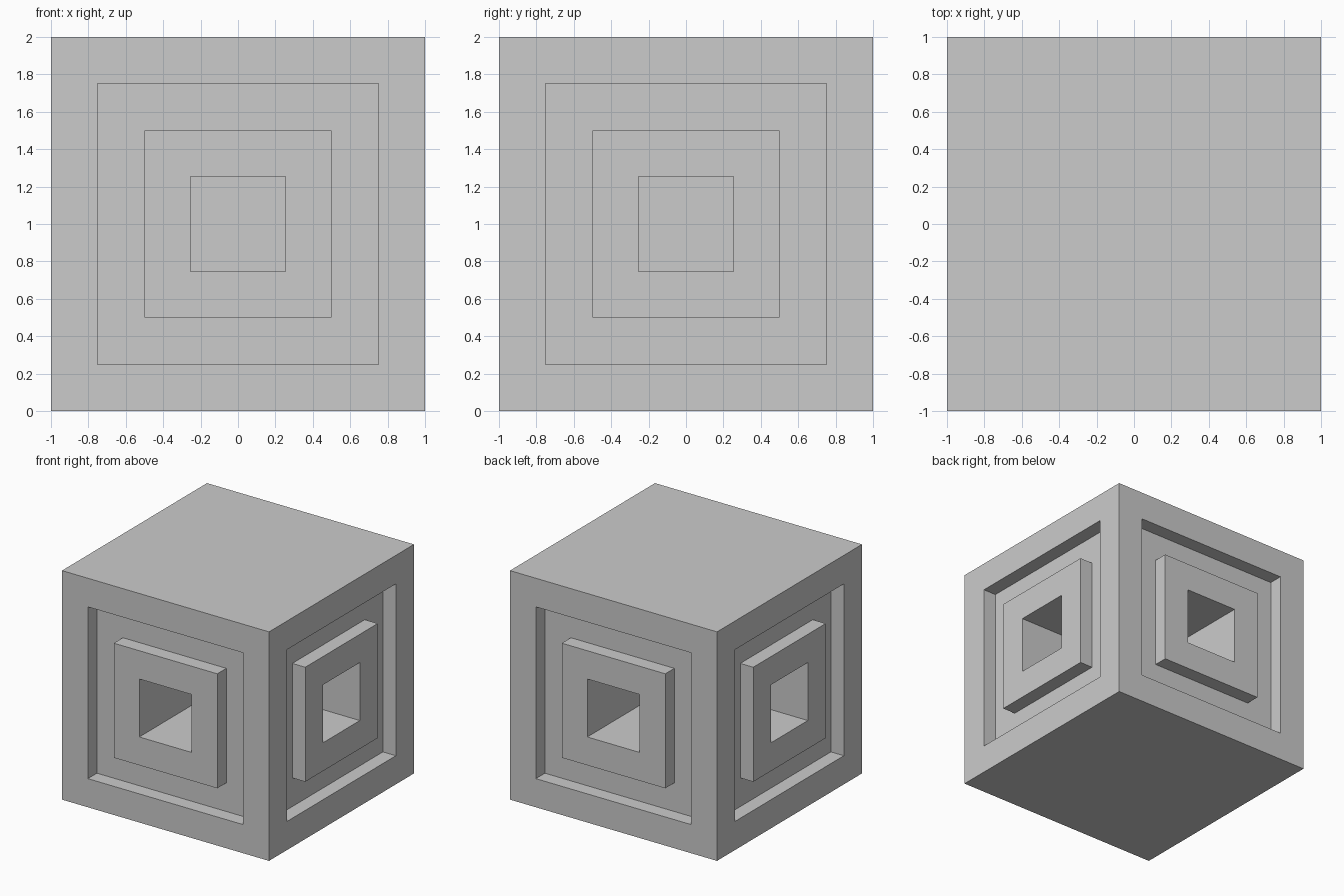
import bpy, bmesh

if "Cube" in bpy.data.objects:
    bpy.data.objects.remove(bpy.data.objects["Cube"])

# (inset, depth) steps carved into every upright side
STEPS = [
    (0.25, 0), (0, -0.125),    # sunken square groove
    (0.25, 0), (0, 0.125),     # raised square frame, flush with the side
    (0.247, 0), (0, -0.745),   # deep central recess
]

bm = bmesh.new()
bmesh.ops.create_cube(bm, size=2)
bmesh.ops.translate(bm, verts=bm.verts, vec=(0, 0, 1))
bm.normal_update()

# carve the four sides, leaving top and bottom plain
for face in [f for f in bm.faces if abs(f.normal.z) < 0.5]:
    for inset, depth in STEPS:
        if inset:
            bmesh.ops.inset_individual(bm, faces=[face], thickness=inset,
                                       use_even_offset=True)
        else:
            direction = face.normal.copy()
            face = bmesh.ops.extrude_discrete_faces(bm, faces=[face])["faces"][0]
            bmesh.ops.translate(bm, verts=face.verts, vec=direction * depth)
        bm.normal_update()

mesh = bpy.data.meshes.new("carved_block")
bm.to_mesh(mesh)
bm.free()
bpy.context.collection.objects.link(bpy.data.objects.new("carved_block", mesh))
